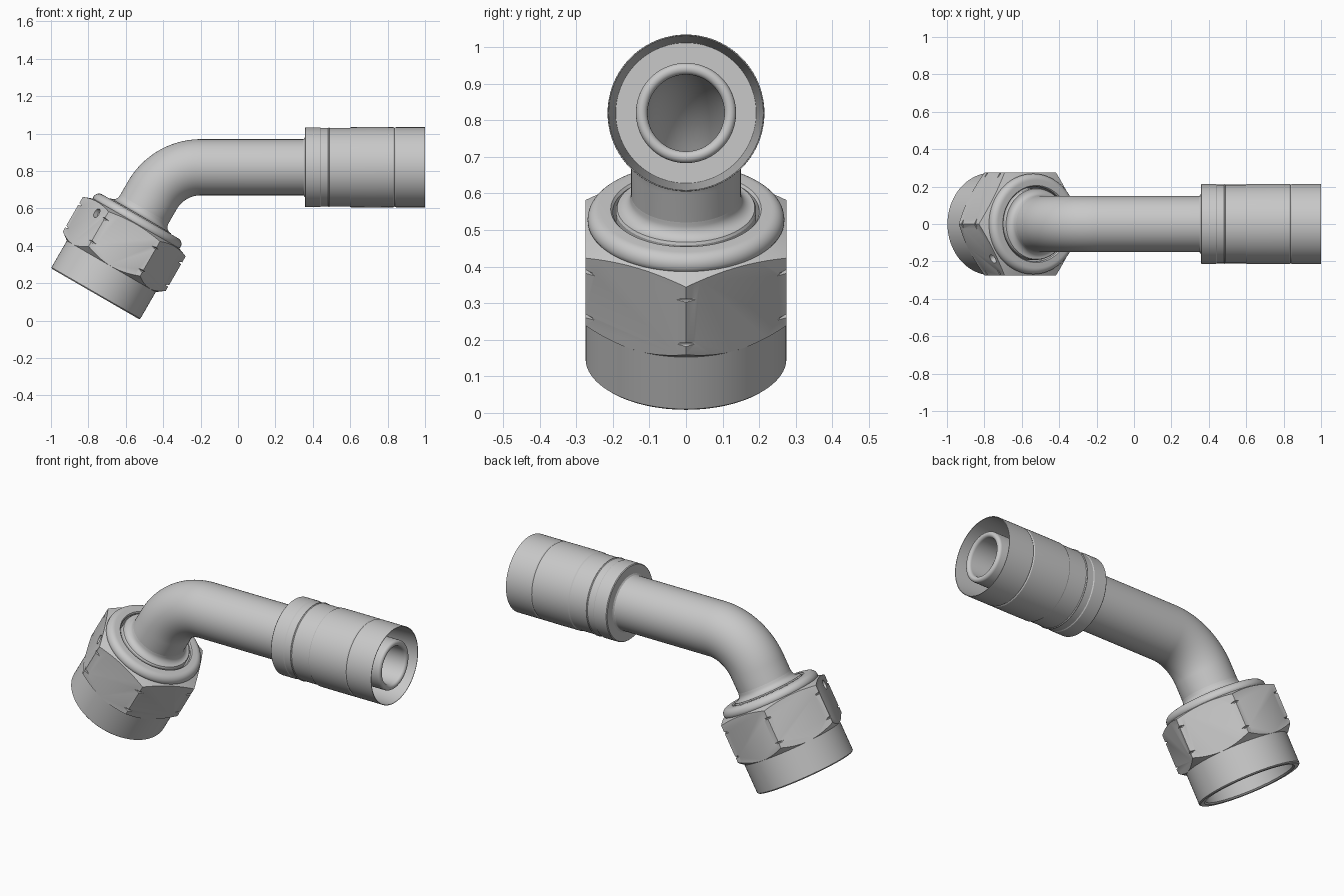
import bpy, bmesh, math
from mathutils import Vector

if "Cube" in bpy.data.objects:
    bpy.data.objects.remove(bpy.data.objects["Cube"], do_unlink=True)

steel = bpy.data.materials.new("grey_steel")
steel.use_nodes = True
GREY = (0.58, 0.58, 0.58, 1)
steel.diffuse_color = GREY
steel.node_tree.nodes["Principled BSDF"].inputs["Base Color"].default_value = GREY

# Centre line: straight up from the nut mouth, 60 degree bend, straight along +x
MOUTH = Vector((-0.7625, 0, 0.1425))
BEND_CENTRE = Vector((-0.198, 0, 0.52))
BEND_R = 0.3
D0 = 0.609
D1 = D0 + BEND_R * math.pi / 3


def station(d):
    """Point and tangent at distance d along the centre line."""
    a = min(max((D1 - d) / BEND_R, 0), math.pi / 3)
    tangent = Vector((math.cos(a), 0, math.sin(a)))
    if d < D0:
        return MOUTH + tangent * d, tangent
    point = BEND_CENTRE + BEND_R * Vector((-math.sin(a), 0, math.cos(a)))
    return point + tangent * max(d - D1, 0), tangent


def at_x(x):
    return x - BEND_CENTRE.x + D1


def skin(name, rings, sides=96, closed=True):
    """Skin (distance, radius) rings; closed joins last ring to first, else caps."""
    bm = bmesh.new()
    loops = []
    for d, r in rings:
        p, t = station(d)
        n = Vector((-t.z, 0, t.x))
        angles = [2 * math.pi * i / sides for i in range(sides)]
        loops.append([bm.verts.new(p + r * (n * math.cos(a) + Vector((0, math.sin(a), 0))))
                      for a in angles])
    pairs = list(zip(loops, loops[1:]))
    if closed:
        pairs.append((loops[-1], loops[0]))
    else:
        bm.faces.new(loops[0])
        bm.faces.new(loops[-1])
    for a, b in pairs:
        for i in range(sides):
            j = (i + 1) % sides
            bm.faces.new((a[i], a[j], b[j], b[i]))
    bmesh.ops.recalc_face_normals(bm, faces=bm.faces)
    mesh = bpy.data.meshes.new(name)
    bm.to_mesh(mesh)
    bm.free()
    mesh.materials.append(steel)
    obj = bpy.data.objects.new(name, mesh)
    bpy.context.collection.objects.link(obj)
    return obj


def activate(obj):
    bpy.ops.object.select_all(action="DESELECT")
    obj.select_set(True)
    bpy.context.view_layer.objects.active = obj


def smooth(obj):
    activate(obj)
    bpy.ops.object.shade_smooth_by_angle(angle=math.radians(28))


def cut(obj, cutter, operation):
    cutter.hide_render = True
    mod = obj.modifiers.new("cut", "BOOLEAN")
    mod.operation = operation
    mod.solver = "EXACT"
    mod.object = cutter
    activate(obj)
    bpy.ops.object.modifier_apply(modifier=mod.name)
    bpy.data.objects.remove(cutter, do_unlink=True)


def arc(d, r, size, start, end, steps=8):
    """Rounded profile corner centred at (d, r); angle 0 points outwards."""
    out = []
    for i in range(steps + 1):
        a = math.radians(start + (end - start) * i / steps)
        out.append((d + size * math.sin(a), r + size * math.cos(a)))
    return out


# Bent tube with its rounded nipple end and bore
steps = [D0 + (D1 - D0) * i / 24 for i in range(25)]
bore = 0.106
outer = [(0.3, 0.15)] + [(d, 0.15) for d in steps] + [(at_x(0.5), 0.15), (at_x(0.52), 0.137)]
outer += arc(at_x(0.984), 0.121, 0.016, 0, 180)
inner = [(d, bore) for d in reversed(steps)] + [(0.3, bore)]
smooth(skin("bent_tube", outer + inner))

# Flared seat that the nut turns on, with a cone nose inside the nut
seat = [(0.12, bore), (0.12, 0.13), (0.2, 0.18), (0.3, 0.192), (0.476, 0.192),
        (0.483, 0.188)]
seat += [(0.518 - 0.035 * math.cos(a), 0.186 - 0.035 * math.sin(a))
         for a in (math.pi * i / 16 for i in range(9))]
seat += [(0.53, 0.149), (0.53, bore)]
smooth(skin("seat_collar", seat))

# Swivel nut: turned profile, trimmed to six flats; grooves only nick the corners
profile = [(0.008, 0.239), (0, 0.246), (0, 0.268), (0.006, 0.2745), (0.17, 0.2745),
           (0.208, 0.325)]
for d in (0.228, 0.368):
    profile += [(d, 0.325), (d, 0.304), (d + 0.005, 0.304), (d + 0.014, 0.325)]
profile += [(0.413, 0.325), (0.435, 0.266)]
profile += arc(0.445, 0.235, 0.034, -8, 90)
profile += [(0.479, 0.206), (0.472, 0.2), (0.3, 0.2), (0.28, 0.232)]
nut = skin("swivel_nut", profile)
cut(nut, skin("hex_cutter", [(-0.1, 0.3175), (0.55, 0.3175)], sides=6, closed=False), "INTERSECT")

# Small drilled dimple on one flat
base, axis = station(0.378)
across = Vector((axis.z, 0, -axis.x))
normal = -across * math.cos(math.pi / 6) + Vector((0, -0.5, 0))
spot = base - across * 0.21 + Vector((0, -0.187, 0))
bpy.ops.mesh.primitive_cylinder_add(vertices=24, radius=0.026, depth=0.05, location=spot,
                                    rotation=normal.to_track_quat("Z", "Y").to_euler())
dimple = bpy.context.object
dimple.data.materials.append(steel)
cut(nut, dimple, "DIFFERENCE")
smooth(nut)

# Crimp sleeve: stepped outside, tapered open socket around the nipple
sleeve = [(0.345, 0.149), (0.352, 0.152), (0.357, 0.16), (0.357, 0.209), (0.361, 0.213),
          (0.438, 0.213), (0.443, 0.21), (0.482, 0.21), (0.486, 0.214), (0.49, 0.21),
          (0.598, 0.21), (0.604, 0.214), (0.72, 0.2145), (0.832, 0.214), (0.838, 0.21),
          (0.844, 0.214), (1, 0.214), (1, 0.211), (0.62, 0.192), (0.62, 0.13), (0.4, 0.13)]
smooth(skin("crimp_sleeve", [(at_x(x), r) for x, r in sleeve]))
